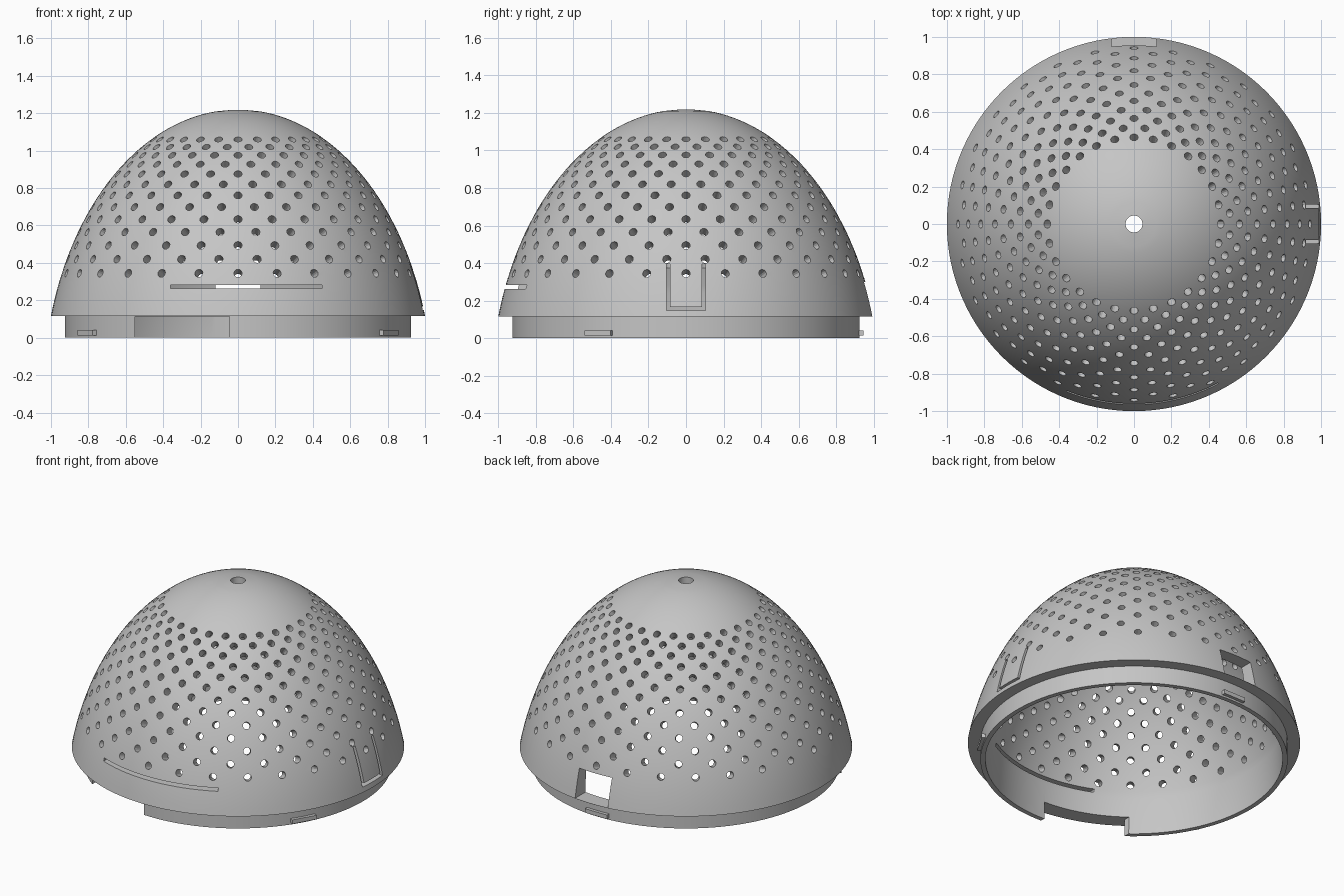
import bpy, bmesh, math
from mathutils import Vector, Matrix

cube = bpy.data.objects.get("Cube")
if cube:
    bpy.data.objects.remove(cube)

grey = bpy.data.materials.new("light grey")
grey.use_nodes = True
COLOR = (0.56, 0.56, 0.56, 1)
grey.diffuse_color = COLOR
grey.node_tree.nodes["Principled BSDF"].inputs["Base Color"].default_value = COLOR

# Dome outline: an ellipse whose centre sits below the base
A, B, Z0 = 1.04, 1.52, -0.30


def outline(z, a=A, b=B):
    return a * math.sqrt(1 - ((z - Z0) / b) ** 2)


def make_object(name, bm):
    bmesh.ops.recalc_face_normals(bm, faces=bm.faces)
    mesh = bpy.data.meshes.new(name)
    bm.to_mesh(mesh)
    bm.free()
    mesh.materials.append(grey)
    obj = bpy.data.objects.new(name, mesh)
    bpy.context.collection.objects.link(obj)
    return obj


def revolve(name, profile, steps=120):
    """Turn a closed (r, z) profile about the z axis."""
    bm = bmesh.new()
    verts = [bm.verts.new((r, 0, z)) for r, z in profile]
    edges = [bm.edges.new((v, verts[i - 1])) for i, v in enumerate(verts)]
    bmesh.ops.spin(bm, geom=verts + edges, cent=(0, 0, 0), axis=(0, 0, 1),
                   angle=math.tau, steps=steps, use_merge=True)
    bmesh.ops.remove_doubles(bm, verts=bm.verts, dist=1e-5)
    return make_object(name, bm)


def prism(bm, points, near, far, along_x=False):
    """Extrude a side-on polygon through the depth from near to far."""
    place = (lambda h, z, d: (d, h, z)) if along_x else (lambda h, z, d: (h, d, z))
    face = bm.faces.new([bm.verts.new(place(h, z, near)) for h, z in points])
    moved = bmesh.ops.extrude_face_region(bm, geom=[face])["geom"]
    shift = Vector(place(0, 0, far - near))
    bmesh.ops.translate(bm, vec=shift, verts=[v for v in moved if isinstance(v, bmesh.types.BMVert)])


def rect(h0, h1, z0, z1):
    return [(h0, z0), (h1, z0), (h1, z1), (h0, z1)]


def cut(target, bm):
    cutter = make_object("cutter", bm)
    cutter.hide_render = True
    mod = target.modifiers.new("cut", "BOOLEAN")
    mod.operation, mod.solver, mod.object = "DIFFERENCE", "EXACT", cutter
    bpy.context.view_layer.objects.active = target
    bpy.ops.object.modifier_apply(modifier=mod.name)
    bpy.data.objects.remove(cutter)


# Shell: thin lower collar, overhanging rim, domed wall, open crown hole
STEP, CROWN = 0.115, 0.045
N = 36
top = math.asin((1.21 - Z0) / B)
low = math.asin((STEP - Z0) / B)
outer = []
for i in range(N + 1):
    phi = low + (top - low) * i / N
    outer.append((A * math.cos(phi), Z0 + B * math.sin(phi)))
inner = []
for i in range(N + 1):
    z = 0.24 + (1.165 - 0.24) * math.sin(math.pi / 2 * i / N)
    inner.append((outline(z, 0.955, 1.47), z))
profile = [(0.895, 0), (0.925, 0), (0.925, STEP)] + outer
profile += [(CROWN, 1.217), (CROWN, 1.168)] + inner[::-1]
dome = revolve("dome_shell", profile)

# Staggered rows of round holes, drilled square to the wall
ROWS, PER_ROW = 13, 28
bm = bmesh.new()
first, last = math.radians(25.1), math.radians(63.5)
for row in range(ROWS):
    phi = first + (last - first) * row / (ROWS - 1)
    r, z = A * math.cos(phi), Z0 + B * math.sin(phi)
    for k in range(PER_ROW):
        t = math.tau * (k + 0.5 * (row % 2)) / PER_ROW
        out = Vector((math.cos(t) * math.cos(phi) / A, math.sin(t) * math.cos(phi) / A,
                      math.sin(phi) / B)).normalized()
        spot = Vector((r * math.cos(t), r * math.sin(t), z)) - out * 0.02
        turn = out.to_track_quat("Z", "Y").to_matrix().to_4x4()
        bmesh.ops.create_cone(bm, cap_ends=True, segments=14, radius1=0.022, radius2=0.022,
                              depth=0.18, matrix=Matrix.Translation(spot) @ turn)
cut(dome, bm)

# Front slot, back window and the gap in the collar
bm = bmesh.new()
prism(bm, rect(-0.36, 0.45, 0.262, 0.282), -1.1, -0.7)
prism(bm, rect(-0.12, 0.12, STEP + 0.001, 0.30), 0.7, 1.1)
prism(bm, rect(-0.55, -0.045, -0.1, STEP - 0.001), -1.1, -0.6)
cut(dome, bm)

# U-shaped slit that frees a flexible tongue on the left side
bm = bmesh.new()
o, i, lo, hi, w = 0.105, 0.085, 0.147, 0.395, 0.02
prism(bm, [(-o, lo), (o, lo), (o, hi), (i, hi), (i, lo + w), (-i, lo + w), (-i, hi), (-o, hi)],
      0.8, 1.1, along_x=True)
cut(dome, bm)

bpy.ops.object.select_all(action="DESELECT")
dome.select_set(True)
bpy.context.view_layer.objects.active = dome
bpy.ops.object.shade_smooth_by_angle(angle=math.radians(25))

# Three locking tabs around the collar
for n, angle in enumerate((90, 210, 330)):
    bm = bmesh.new()
    prism(bm, rect(-0.08, 0.08, 0.013, 0.04), 0.905, 0.945)
    bmesh.ops.rotate(bm, verts=bm.verts, cent=(0, 0, 0),
                     matrix=Matrix.Rotation(math.radians(angle - 90), 3, "Z"))
    make_object(f"locking_tab_{n + 1}", bm)
